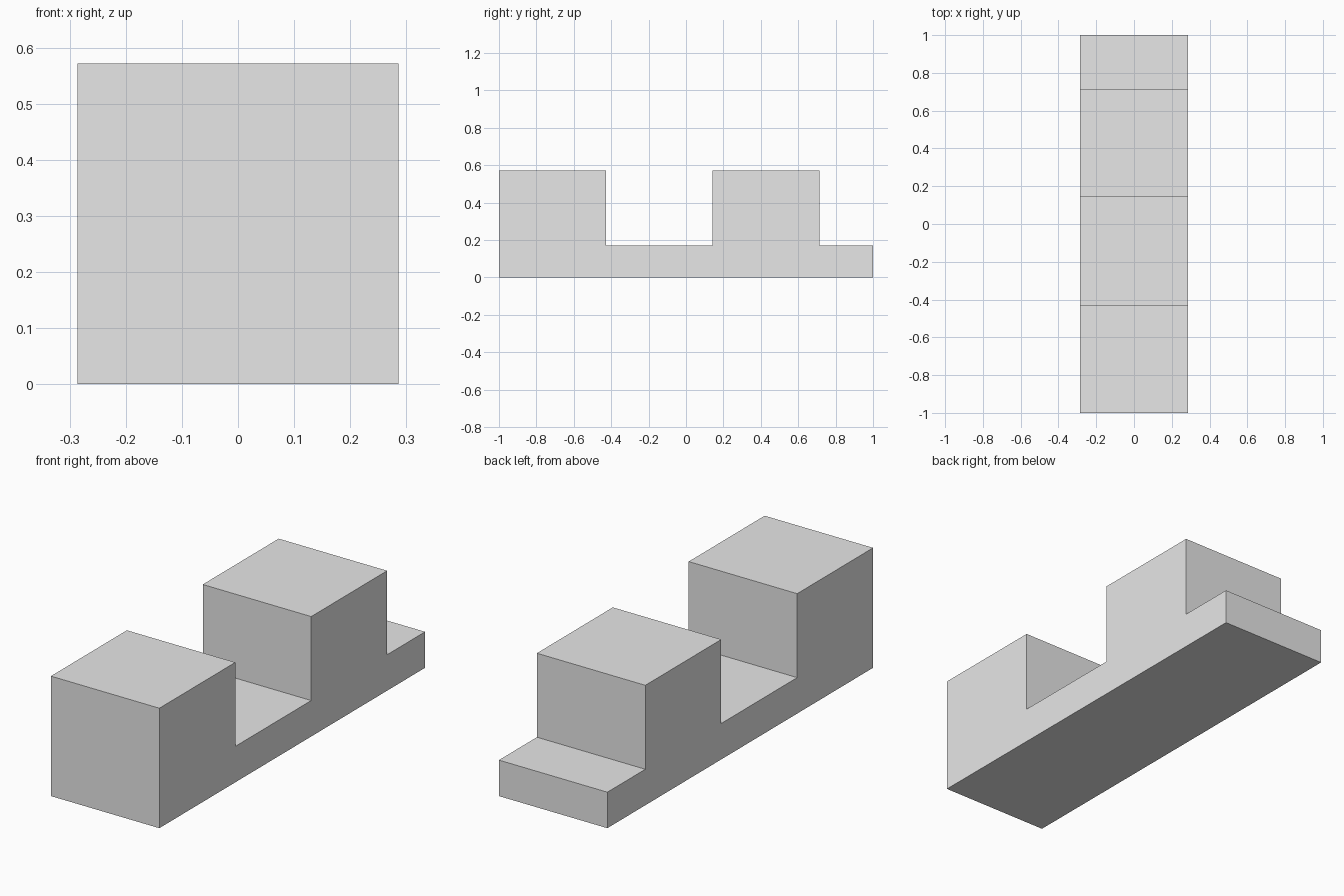
import bpy
import bmesh

if "Cube" in bpy.data.objects:
    bpy.data.objects.remove(bpy.data.objects["Cube"], do_unlink=True)

UNIT = 2 / 7            # half the side of one square block
WIDTH = 2 * UNIT
TALL = 2 * UNIT
LOW = 0.6 * UNIT

# Plain light grey material
grey = bpy.data.materials.new("light grey")
grey.use_nodes = True
colour = (0.8, 0.8, 0.8, 1)
grey.diffuse_color = colour
grey.node_tree.nodes["Principled BSDF"].inputs["Base Color"].default_value = colour


def extrude_profile(name, profile, width, material):
    """Extrude a closed (y, z) outline across x, centred on x = 0."""
    bm = bmesh.new()
    side = bm.faces.new([bm.verts.new((-width / 2, y, z)) for y, z in profile])
    result = bmesh.ops.extrude_face_region(bm, geom=[side], use_keep_orig=True)
    moved = [v for v in result["geom"] if isinstance(v, bmesh.types.BMVert)]
    bmesh.ops.translate(bm, verts=moved, vec=(width, 0, 0))
    bmesh.ops.recalc_face_normals(bm, faces=bm.faces)
    mesh = bpy.data.meshes.new(name)
    bm.to_mesh(mesh)
    bm.free()
    mesh.materials.append(material)
    obj = bpy.data.objects.new(name, mesh)
    bpy.context.collection.objects.link(obj)
    return obj


# Stepped outline: tall block, low gap, tall block, low end step
steps = [(2, TALL), (2, LOW), (2, TALL), (1, LOW)]
y = -1.0
outline = [(y, 0)]
for length, height in steps:
    outline.append((y, height))
    y += length * UNIT
    outline.append((y, height))
outline.append((y, 0))

extrude_profile("stepped_block", outline, WIDTH, grey)
